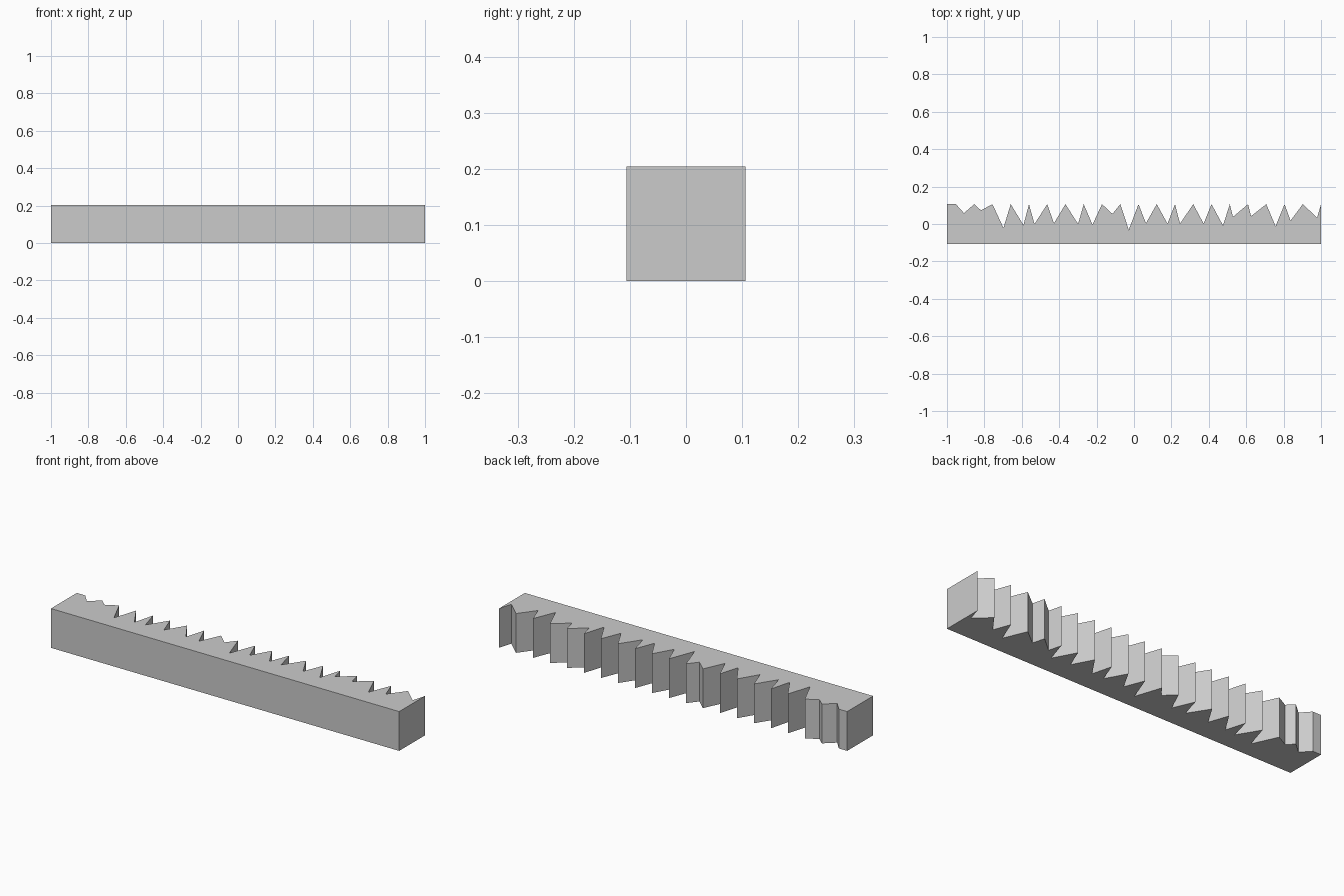
import bpy, bmesh

if "Cube" in bpy.data.objects:
    bpy.data.objects.remove(bpy.data.objects["Cube"])

HEIGHT = 0.204
FRONT, TIP = -0.106, 0.106
PITCH = 1.952 / 20

# Key bitting: one notch (x, depth y) between each pair of evenly spaced tips
notches = [(-0.909, 0.058), (-0.818, 0.073), (-0.698, -0.021), (-0.591, -0.006),
           (-0.532, 0.0), (-0.428, 0.004), (-0.299, 0.0), (-0.222, -0.004),
           (-0.115, 0.054), (-0.028, -0.031), (0.064, 0.004), (0.179, 0.002),
           (0.246, 0.002), (0.372, 0.002), (0.476, -0.008), (0.529, 0.038),
           (0.626, 0.042), (0.757, -0.012), (0.837, 0.018), (0.979, 0.034)]

# Outline: straight front, flat end, then alternating tips and notches
outline = [(1, FRONT), (-1, FRONT), (-1, TIP), (-0.952, TIP)]
for i, notch in enumerate(notches):
    outline += [notch, (-0.952 + PITCH * (i + 1), TIP)]
outline.reverse()

# Extrude the outline upward into a solid bar
bm = bmesh.new()
face = bm.faces.new([bm.verts.new((x, y, 0)) for x, y in outline])
top = bmesh.ops.extrude_face_region(bm, geom=[face], use_keep_orig=True)["geom"]
bmesh.ops.translate(bm, vec=(0, 0, HEIGHT),
                    verts=[g for g in top if isinstance(g, bmesh.types.BMVert)])
bmesh.ops.recalc_face_normals(bm, faces=bm.faces)
mesh = bpy.data.meshes.new("toothed_bar")
bm.to_mesh(mesh)
bm.free()
bpy.context.collection.objects.link(bpy.data.objects.new("toothed_bar", mesh))
